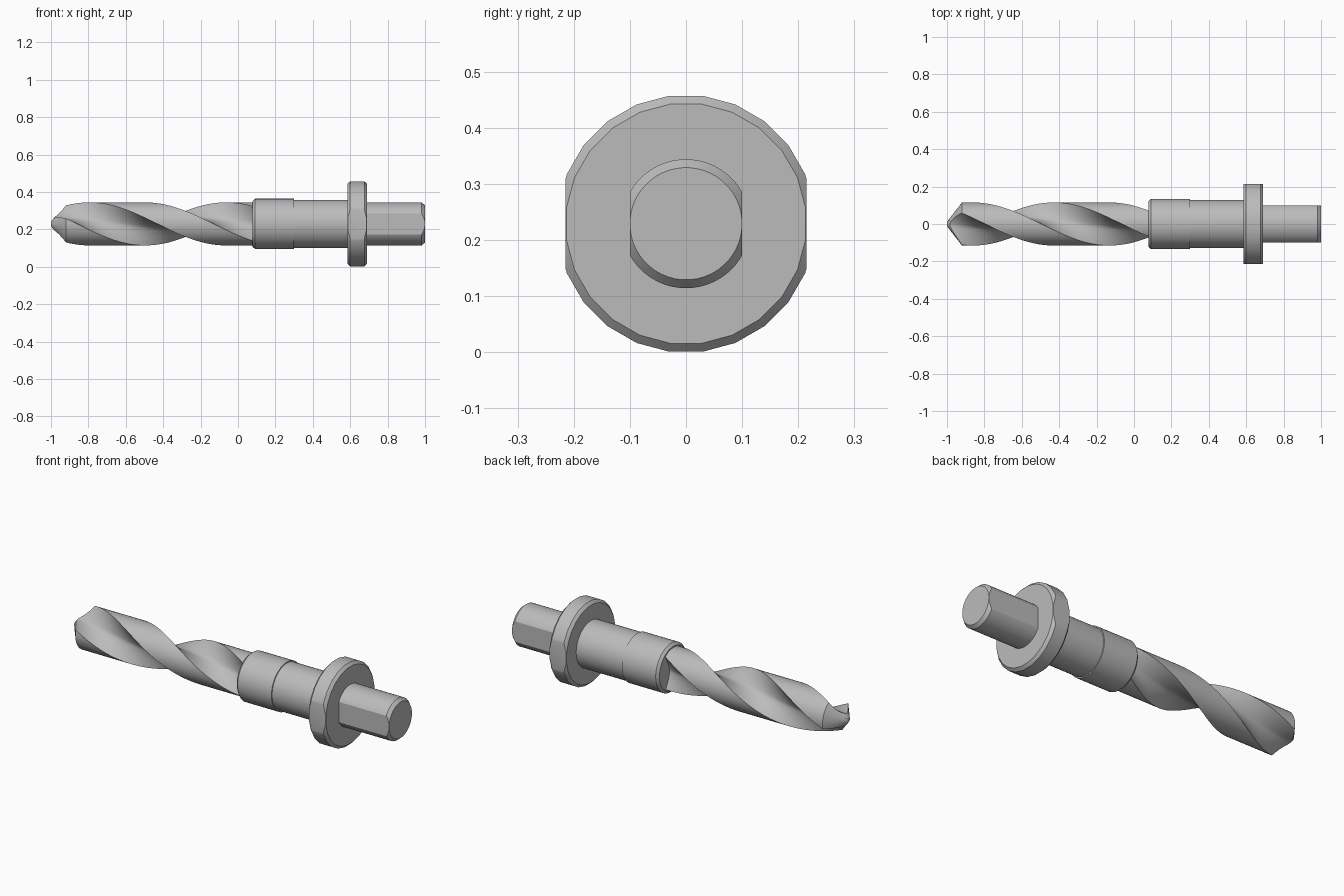
import bpy, bmesh, math
from mathutils import Vector

cube = bpy.data.objects.get("Cube")
if cube:
    bpy.data.objects.remove(cube, do_unlink=True)

AXIS_Z = 0.229
R = 0.115          # drill radius
TIP, END = -1.0, 0.1

steel = bpy.data.materials.new("grey_steel")
steel.use_nodes = True
GREY = (0.5, 0.5, 0.5, 1)
steel.diffuse_color = GREY
steel.node_tree.nodes["Principled BSDF"].inputs["Base Color"].default_value = GREY


def finish(bm, name, angle=30):
    bmesh.ops.recalc_face_normals(bm, faces=bm.faces)
    mesh = bpy.data.meshes.new(name)
    bm.to_mesh(mesh)
    bm.free()
    mesh.materials.append(steel)
    obj = bpy.data.objects.new(name, mesh)
    bpy.context.collection.objects.link(obj)
    obj.location.z = AXIS_Z
    bpy.ops.object.select_all(action="DESELECT")
    obj.select_set(True)
    bpy.context.view_layer.objects.active = obj
    bpy.ops.object.shade_smooth_by_angle(angle=math.radians(angle))


def bridge(bm, rings):
    for a, b in zip(rings, rings[1:]):
        for i in range(len(a)):
            j = (i + 1) % len(a)
            bm.faces.new((a[i], a[j], b[j], b[i]))


def turned(name, profile, sides, flat=None, angle=30):
    """Turn an (x, radius) profile about the x axis, optionally with side flats."""
    bm = bmesh.new()
    rings = []
    for x, r in profile:
        turn = [math.tau * (i + 0.5) / sides for i in range(sides)]
        rings.append([bm.verts.new((x, r * math.cos(a), r * math.sin(a))) for a in turn])
    bridge(bm, rings)
    bm.faces.new(rings[0])
    bm.faces.new(rings[-1])
    for side in (1, -1) if flat else ():
        cut = bmesh.ops.bisect_plane(bm, geom=bm.verts[:] + bm.edges[:] + bm.faces[:],
                                     plane_co=(0, side * flat, 0), plane_no=(0, side, 0),
                                     clear_outer=True)
        edges = [e for e in cut["geom_cut"] if isinstance(e, bmesh.types.BMEdge)]
        bmesh.ops.holes_fill(bm, edges=edges)
    finish(bm, name, angle)


# Fluted drill: two lands joined by hollow flute walls meeting at a thin web
def drill_section():
    half = math.radians(37)
    corner = Vector((R * math.cos(half), R * math.sin(half)))
    web, bend = Vector((0, 0.032)), Vector((0.038, 0.037))
    land = [half * (k / 5 - 1) for k in range(10)]
    pts = [Vector((R * math.cos(a), R * math.sin(a))) for a in land]
    wall = []
    for k in range(8):
        t = k / 8
        wall.append(corner * (1 - t) ** 2 + bend * 2 * t * (1 - t) + web * t * t)
    pts += wall + [web] + [Vector((-p.x, p.y)) for p in reversed(wall[1:])]
    pts += [-p for p in pts]
    return pts


def tip_x(r):
    return TIP + 0.08 * max(0, r - 0.012) / (R - 0.012)


def twisted(x, p):
    a = math.pi * (x + 0.28) / 0.73
    c, s = math.cos(a), math.sin(a)
    return (x, p.x * c - p.y * s, p.x * s + p.y * c)


section = drill_section()
bm = bmesh.new()
rings = []
for s in (0.1, 0.3, 0.5, 0.75):        # pointed end
    rings.append([bm.verts.new(twisted(tip_x(p.length * s), p * s)) for p in section])
STEPS = 64
for k in range(STEPS + 1):             # spiral body
    ring = []
    for p in section:
        x = tip_x(p.length)
        ring.append(bm.verts.new(twisted(x + (END - x) * k / STEPS, p)))
    rings.append(ring)
bridge(bm, rings)
bm.faces.new(rings[0])
bm.faces.new(rings[-1])
finish(bm, "fluted_drill")

# Holder sleeve, collar and drive shank
turned("front_sleeve", [(0.078, 0.122), (0.092, 0.135), (0.3, 0.135)], 48)
turned("rear_sleeve", [(0.29, 0.129), (0.6, 0.129)], 48)
turned("collar", [(0.585, 0.215), (0.6, 0.23), (0.675, 0.23), (0.69, 0.215)], 24, 0.215)
turned("drive_shank", [(0.68, R), (0.982, R), (1.0, 0.1)], 48, 0.1, 20)
